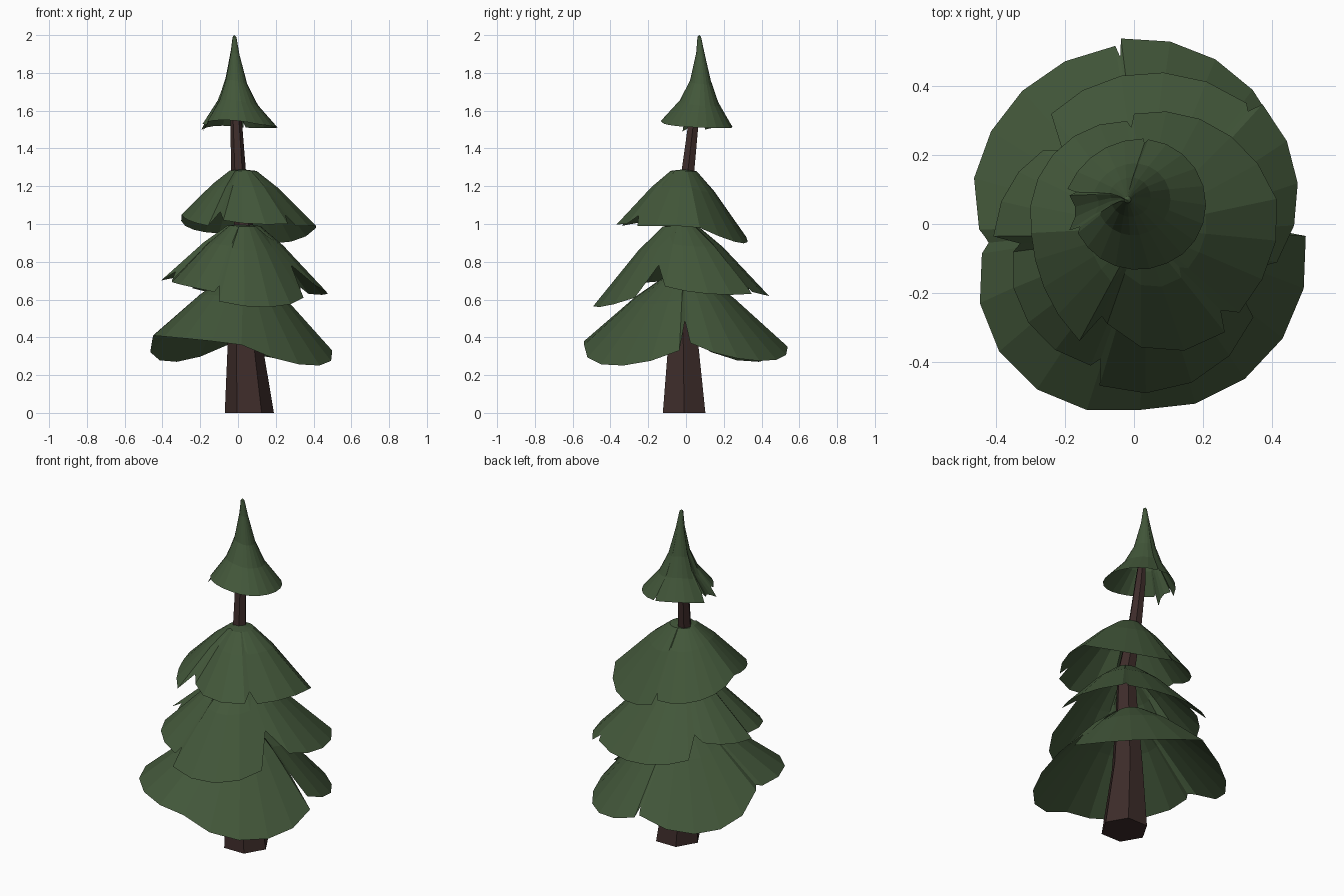
import bpy, bmesh
from math import sin, cos, radians

if "Cube" in bpy.data.objects:
    bpy.data.objects.remove(bpy.data.objects["Cube"])


def material(name, rgb):
    m = bpy.data.materials.new(name)
    m.diffuse_color = (*rgb, 1)
    m.use_nodes = True
    m.node_tree.nodes["Principled BSDF"].inputs["Base Color"].default_value = m.diffuse_color
    return m


green = material("needles", (0.055, 0.095, 0.042))
brown = material("bark", (0.047, 0.025, 0.023))


def finish(name, bm, mat):
    me = bpy.data.meshes.new(name)
    bm.to_mesh(me)
    bm.free()
    me.materials.append(mat)
    ob = bpy.data.objects.new(name, me)
    bpy.context.collection.objects.link(ob)
    return ob


def interp(profile, t):
    for (t0, h0), (t1, h1) in zip(profile, profile[1:]):
        if t <= t1:
            return h0 + (h1 - h0) * (t - t0) / (t1 - t0)
    return profile[-1][1]


def quad(a, m, b, u):
    # curve through start, middle and end values
    return a * (1 - u) * (1 - 2 * u) + m * 4 * u * (1 - u) + b * u * (2 * u - 1)


# Trunk: leaning, tapered hexagonal sections (x, y, z, radius)
path = [(0.06, -0.01, 0, 0.13), (0.035, -0.015, 0.4, 0.088),
        (0.025, -0.03, 0.7, 0.066), (0.03, -0.03, 1.0, 0.05),
        (0.003, 0.01, 1.28, 0.039), (-0.01, 0.04, 1.54, 0.031),
        (-0.015, 0.06, 1.75, 0.015)]
bm = bmesh.new()
rings = [[bm.verts.new((x + r * cos(radians(60 * i)), y + r * sin(radians(60 * i)), z))
          for i in range(6)] for x, y, z, r in path]
for a, b in zip(rings, rings[1:]):
    for i in range(6):
        j = (i + 1) % 6
        bm.faces.new((a[i], a[j], b[j], b[i]))
bm.faces.new(rings[0][::-1])
bm.faces.new(rings[-1])
finish("trunk", bm, brown)


# Foliage skirt: lobes are (start angle, end angle, 3 radii, 3 heights, notch depth after)
def skirt(name, apex, centre, profile, lobes, bend=0):
    ax, ay, az = apex
    rim = []                                    # (x, y, z, pull back towards apex)

    def add(ang, r, z, d):
        rim.append((centre[0] + r * cos(radians(ang)),
                    centre[1] + r * sin(radians(ang)), z, d))

    for k, (a0, a1, rs, zs, notch) in enumerate(lobes):
        n = max(3, round((a1 - a0) / 16))
        for i in range(n + 1 if notch else n):
            u = i / n
            add(a0 + (a1 - a0) * u, quad(*rs, u), quad(*zs, u), 0)
        if notch:
            nxt = lobes[(k + 1) % len(lobes)]
            start = nxt[0] + (360 if nxt[0] < a1 - 180 else 0)
            add((a1 + start) / 2, (rs[2] + nxt[2][0]) / 2, (zs[2] + nxt[3][0]) / 2, notch)

    bm = bmesh.new()
    top = bm.verts.new(apex)
    cols = []
    for x, y, z, d in rim:
        col = []
        for t, _ in profile[1:]:
            s = t * (1 - d)
            h = interp(profile, s)
            col.append(bm.verts.new((ax + (x - ax) * s,
                                     ay + (y - ay) * s + bend * 4 * h * (1 - h),
                                     az - (az - z) * h)))
        cols.append(col)
    for i, a in enumerate(cols):
        b = cols[(i + 1) % len(cols)]
        bm.faces.new((top, a[0], b[0]))
        for j in range(len(a) - 1):
            bm.faces.new((a[j], a[j + 1], b[j + 1], b[j]))
    finish(name, bm, green)


dome = [(0, 0), (0.2, 0.03), (0.48, 0.32), (1, 1)]
spire = [(0, 0), (0.05, 0.02), (0.12, 0.21), (0.3, 0.53), (0.55, 0.76), (1, 1)]

skirt("bottom_foliage", (0.03, -0.01, 0.73), (0, 0), dome, [
    (3, 94, (.44, .52, .54), (.37, .275, .35), .08),
    (96, 181, (.52, .50, .47), (.36, .27, .40), 0),
    (182, 190, (.45, .43, .42), (.41, .42, .42), 0),
    (191, 272, (.45, .55, .54), (.41, .40, .36), 0),
    (272, 356, (.54, .55, .50), (.36, .25, .33), .28)])

skirt("lower_foliage", (0.03, -0.03, 1.0), (0, 0), dome, [
    (-15, 43, (.43, .49, .51), (.67, .63, .63), .06),
    (47, 127, (.48, .44, .40), (.64, .62, .66), .17),
    (141, 185, (.34, .38, .41), (.73, .71, .70), .12),
    (193, 253, (.36, .42, .43), (.70, .68, .64), .12),
    (258, 322, (.48, .49, .44), (.59, .56, .61), .3)])

skirt("upper_foliage", (0.02, -0.01, 1.29), (0, 0), dome, [
    (-40, 10, (.40, .41, .43), (.99, .99, .99), 0),
    (10, 90, (.42, .37, .32), (.98, .90, .93), .09),
    (94, 185, (.30, .31, .30), (.95, .97, 1.05), 0),
    (185, 245, (.30, .32, .375), (1.05, 1.02, .99), .16),
    (255, 310, (.30, .38, .41), (1.02, 1.0, 1.0), .13)])

skirt("tree_top", (-0.02, 0.07, 2.0), (0, 0.05), spire, [
    (-60, 78, (.19, .21, .20), (1.53, 1.51, 1.51), .08),
    (82, 165, (.20, .19, .20), (1.51, 1.52, 1.50), .13),
    (170, 200, (.19, .17, .20), (1.53, 1.52, 1.49), .12),
    (205, 300, (.18, .18, .19), (1.54, 1.55, 1.53), 0)], bend=0.012)
